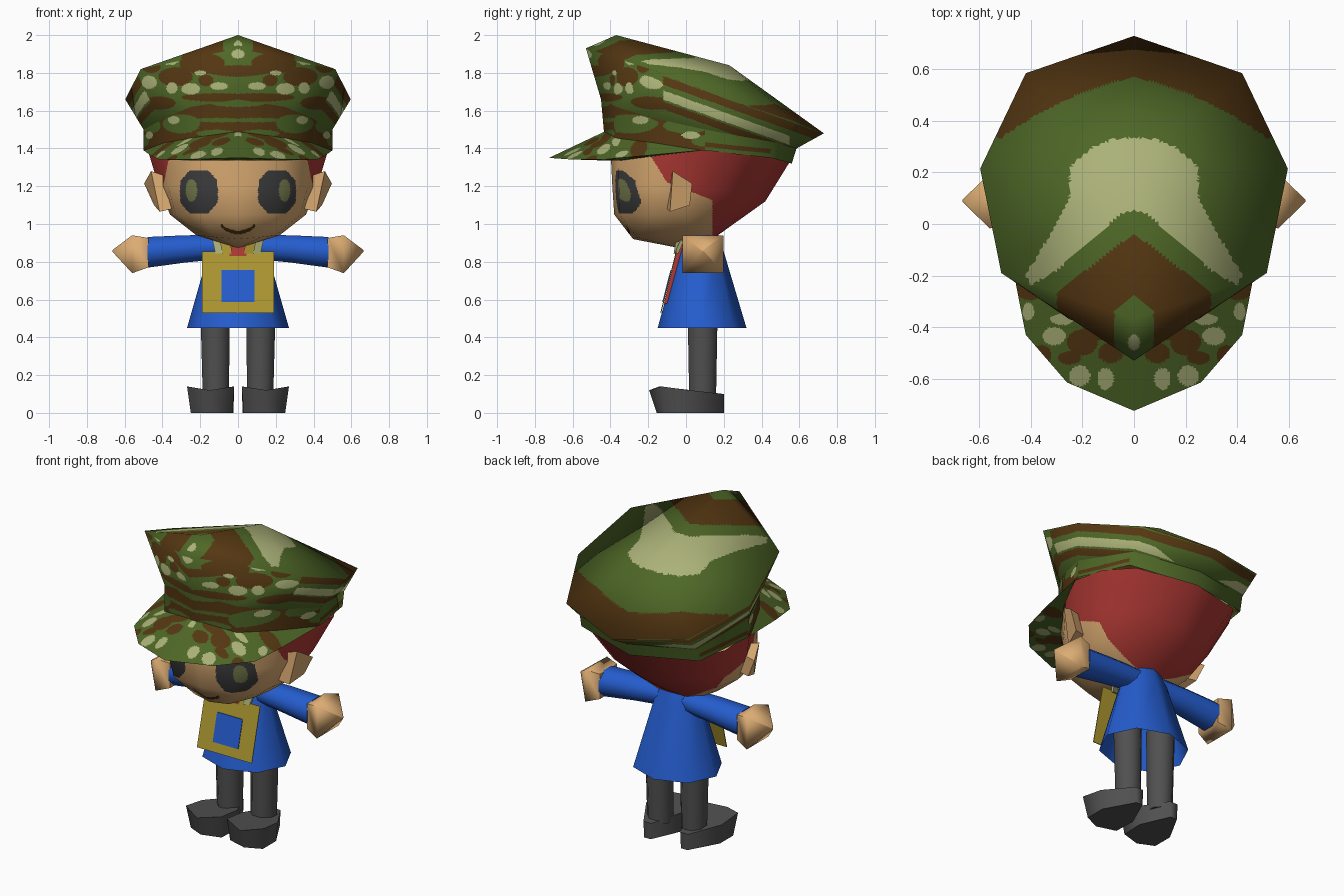
import bpy, bmesh, math
from mathutils import Vector

if "Cube" in bpy.data.objects:
    bpy.data.objects.remove(bpy.data.objects["Cube"])

COLOURS = {
    "camo_green": (.076, .136, .02), "camo_brown": (.09, .038, .006), "camo_tan": (.41, .445, .19),
    "skin": (.71, .41, .17), "hair_red": (.42, .04, .034), "shirt_blue": (.018, .107, .61),
    "gold": (.41, .305, .03), "dark_grey": (.08, .08, .08), "eye_grey": (.05, .05, .053),
    "olive_glint": (.19, .205, .075)}
MATS = {}
for key, rgb in COLOURS.items():
    MATS[key] = bpy.data.materials.new(key)
    MATS[key].diffuse_color = (*rgb, 1)


def base_mesh(polys, mirror):
    """Join polygons given as coordinates, optionally mirrored across x."""
    if mirror:
        polys = polys + [[(-x, y, z) for x, y, z in reversed(p)] for p in polys]
    bm, seen = bmesh.new(), {}
    for p in polys:
        vs = []
        for c in p:
            k = tuple(round(a, 4) + 0.0 for a in c)
            if k not in seen:
                seen[k] = bm.verts.new(k)
            vs.append(seen[k])
        bm.faces.new(vs)
    bmesh.ops.recalc_face_normals(bm, faces=bm.faces)
    bm.normal_update()
    return bm


def add(name, me, mats):
    for m in mats:
        me.materials.append(MATS[m])
    ob = bpy.data.objects.new(name, me)
    bpy.context.collection.objects.link(ob)
    return ob


def plain(name, polys, mat, mirror=False, angle=40):
    """One-colour part."""
    bm, me = base_mesh(polys, mirror), bpy.data.meshes.new(name)
    bm.to_mesh(me)
    bm.free()
    ob = add(name, me, [mat])
    bpy.ops.object.select_all(action='DESELECT')
    ob.select_set(True)
    bpy.context.view_layer.objects.active = ob
    bpy.ops.object.shade_smooth_by_angle(angle=math.radians(angle))


def painted(name, polys, mats, rule, n):
    """Mirrored part split into small cells; rule(|x|, y, z, normal z) picks the colour."""
    bm = base_mesh(polys, True)
    bmesh.ops.triangulate(bm, faces=bm.faces)
    bm.normal_update()
    verts, normals, faces, seen = [], [], [], {}
    for f in bm.faces:
        a, b, c = f.verts

        def point(i, j):
            u, v = i / n, j / n
            w = 1 - u - v
            co = a.co * w + b.co * u + c.co * v
            k = tuple(round(q, 4) + 0.0 for q in co)
            if k not in seen:
                seen[k] = len(verts)
                verts.append(co)
                normals.append((a.normal * w + b.normal * u + c.normal * v).normalized())
            return seen[k]
        for i in range(n):
            for j in range(n - i):
                faces.append((point(i, j), point(i + 1, j), point(i, j + 1)))
                if i + j < n - 1:
                    faces.append((point(i + 1, j), point(i + 1, j + 1), point(i, j + 1)))
    bm.free()
    me = bpy.data.meshes.new(name)
    me.from_pydata(verts, [], faces)
    add(name, me, mats)
    for p in me.polygons:
        p.use_smooth = True
        x, y, z = p.center
        p.material_index = rule(abs(x), y, z, p.normal.z)
    me.normals_split_custom_set_from_vertices(normals)


def strips(rings, closed=False):
    """Quads between consecutive rings of points."""
    out = []
    for r, s in zip(rings, rings[1:]):
        for i in range(len(r) if closed else len(r) - 1):
            j = (i + 1) % len(r)
            out.append([r[i], r[j], s[j], s[i]])
    return out


def loft(rings, caps=True):
    return strips(rings, True) + ([rings[0][::-1], rings[-1]] if caps else [])


def ring(n, cx, cy, rx, ry, put, phase=0):
    t = [2 * math.pi * (i + phase) / n for i in range(n)]
    return [put(cx + rx * math.cos(a), cy + ry * math.sin(a)) for a in t]


def spot(u, v, spots):
    return any(((u - a) / r) ** 2 + ((v - b) / s) ** 2 < 1 for a, b, r, s in spots)


def inside(x, y, poly):
    hit = False
    for (a, b), (c, d) in zip(poly, poly[1:] + poly[:1]):
        if (b > y) != (d > y) and x < (c - a) * (y - b) / (d - b) + a:
            hit = not hit
    return hit


# Head with hair, eyes and mouth
HEAD = [
    [(0, -.40, 1.40), (.24, -.36, 1.40), (.37, -.16, 1.40), (.48, .05, 1.40), (.47, .28, 1.37), (.36, .45, 1.35), (0, .55, 1.33)],
    [(0, -.39, 1.2), (.24, -.355, 1.2), (.37, -.18, 1.2), (.42, 0, 1.2), (.40, .18, 1.18), (.26, .34, 1.14), (0, .42, 1.12)],
    [(0, -.38, 1.05), (.2, -.35, 1.05), (.33, -.18, 1.05), (.36, 0, 1.05), (.31, .14, 1.04), (.18, .24, 1.03), (0, .28, 1.02)],
    [(0, -.28, .92), (.12, -.26, .93), (.2, -.12, .94), (.22, 0, .94), (.18, .09, .93), (.1, .13, .92), (0, .14, .92)]]
CHIN = [[a, b, (0, -.02, .87)] for a, b in zip(HEAD[-1], HEAD[-1][1:])]


def head_rule(x, y, z, nz):
    if y > .14 or (z > 1.22 - (y + .1) * .39 and y > -.1 - (z - 1.22) * .62):
        return 1
    if y < -.1:
        if spot(x, z, [(.247, 1.178, .03, .06)]):
            return 3
        if ((x - .207) / .1) ** 4 + ((z - 1.17) / .113) ** 4 < 1:
            return 2 if (abs(x - .207) / .1 + abs(z - 1.17) / .113) < 1.5 else 0
        if x < .09 and abs(z - .955 - 4.5 * x * x) < .01:
            return 4
    return 0


painted("head", strips(HEAD) + CHIN, ["skin", "hair_red", "eye_grey", "olive_glint", "camo_brown"], head_rule, 24)
plain("ears", loft([[(.37, -.08, 1.25), (.35, -.1, 1.08), (.36, 0, 1.1), (.38, .0, 1.22)],
                    [(.46, -.07, 1.28), (.415, -.085, 1.065), (.445, .02, 1.1), (.497, .033, 1.215)]]), "skin", True, 20)

# Cap: crown top and wall, band and brim
CAMO = ["camo_green", "camo_brown", "camo_tan"]
RIM = [(0, -.53, 1.93), (.27, -.352, 1.872), (.515, -.19, 1.82), (.597, .215, 1.66), (.42, .585, 1.54), (0, .73, 1.48)]
BAND_TOP = [(0, -.45, 1.66), (.25, -.37, 1.62), (.39, -.17, 1.56), (.5, .1, 1.5), (.4, .48, 1.43), (0, .585, 1.4)]
BAND_LOW = [(0, -.43, 1.44), (.25, -.37, 1.41), (.39, -.17, 1.39), (.5, .1, 1.39), (.41, .45, 1.35), (0, .56, 1.32)]
PEAK, DOME = (0, -.37, 2.0), (0, .23, 1.84)
HORSESHOE = [(-.01, .335), (.08, .33), (.16, .3), (.25, .22), (.25, .1), (.3, 0), (.42, -.2), (.4, -.24), (.3, -.18), (.05, .04), (-.01, .06)]
CHEVRON = [(-.01, -.03), (.06, -.08), (.3, -.27), (.3, -.4), (-.01, -.6)]
PATCH = [(-.01, -.27), (.075, -.34), (.08, -.42), (.06, -.6), (-.01, -.6)]


def crown_rule(x, y, z, nz):
    if nz > .2:
        if inside(x, y, HORSESHOE) or spot(x, y, [(0, -.46, .024, .03)]):
            return 2
        if inside(x, y, CHEVRON):
            return 0 if inside(x, y, PATCH) else 1
        return 1 if y > .57 - .2 * x - .5 * x * x and x < .53 else 0
    if y < -.12:
        if spot(x, z, [(0, 1.9, .035, .025), (.36, 1.865, .045, .022), (.2, 1.8, .03, .013), (.47, 1.75, .04, .035),
                       (.25, 1.715, .05, .03), (.1, 1.73, .045, .02), (.35, 1.72, .03, .03), (.54, 1.68, .03, .03)]):
            return 2
        return int(spot(x, z, [(.19, 1.85, .12, .055), (.33, 1.78, .09, .05), (.46, 1.83, .05, .03), (0, 1.81, .16, .03),
                               (.1, 1.67, .2, .022), (.42, 1.64, .09, .035), (.17, 1.76, .04, .03)]))
    d = z - (1.64 - .36 * y)
    if abs(d) < .024 and y < .55:
        return 2
    return int(-.075 < d < -.035 or .055 < d < .1)


def band_rule(x, y, z, nz):
    if y > .1:
        return int(abs(z - 1.42 + .1 * (y - .1)) < .012 and y < .45)
    if spot(x, z, [(.34, 1.55, .03, .022), (.47, 1.47, .02, .02)]):
        return 2
    return 0 if spot(x, z, [(0, 1.64, .15, .02), (.3, 1.53, .1, .05), (.1, 1.55, .12, .012), (.46, 1.52, .05, .04),
                            (.12, 1.48, .1, .02), (.5, 1.44, .03, .03)]) else 1


def brim_rule(x, y, z, nz):
    if spot(x, y, [(.31, -.435, .045, .035), (.21, -.59, .04, .04), (.11, -.6, .032, .042), (.28, -.37, .045, .022),
                   (.41, -.34, .022, .035), (0, -.455, .02, .025)]):
        return 2
    return int(spot(x, y, [(.2, -.46, .06, .05), (.36, -.51, .04, .04), (.09, -.5, .05, .04), (.4, -.25, .07, .045),
                           (.13, -.42, .08, .03), (.25, -.52, .045, .025)]))


painted("cap_crown", [[PEAK, RIM[0], RIM[1]], [PEAK, RIM[1], RIM[2]], [PEAK, RIM[2], DOME]]
        + [[DOME, RIM[i], RIM[i + 1]] for i in (2, 3, 4)] + strips([RIM, BAND_TOP]), CAMO, crown_rule, 38)
painted("cap_band", strips([BAND_TOP, BAND_LOW]), CAMO, band_rule, 28)

EDGE = [(0, -.725, 1.35), (.26, -.615, 1.342), (.42, -.43, 1.342), (.458, -.235, 1.36), (.5, .08, 1.39)]
IN_TOP = [(0, -.43, 1.49), (.25, -.37, 1.455), (.39, -.17, 1.43)]
IN_LOW = [(0, -.39, 1.335), (.24, -.35, 1.335), (.38, -.17, 1.36)]
for label, inner in (("cap_brim", IN_TOP), ("cap_brim_underside", IN_LOW)):
    painted(label, [[inner[0], inner[1], EDGE[1], EDGE[0]], [inner[1], EDGE[2], EDGE[1]], [inner[1], inner[2], EDGE[2]],
                    [inner[2], EDGE[3], EDGE[2]], [inner[2], EDGE[4], EDGE[3]]], CAMO, brim_rule, 28)

# Shirt with open hem, and sleeves
SHIRT = [(.45, .27, .085, .235), (.87, .15, .08, .115), (.95, .1, .09, .08)]
plain("shirt", loft([ring(8, 0, cy, rx, ry, lambda a, b, z=z: (a, b, z)) for z, rx, cy, ry in SHIRT], False),
      "shirt_blue", False, 75)
SLEEVE = [(.07, .88, .075, .068), (.28, .868, .09, .078), (.48, .85, .1, .088)]
plain("sleeves", loft([ring(8, .09, cz, ry, rz, lambda a, b, x=x: (x, a, b), .5) for x, cz, ry, rz in SLEEVE]),
      "shirt_blue", True, 75)

# Hands ending in a point
HAND = [(.475, .848, .12, .11), (.56, .84, .152, .142), (.665, .858, .006, .006)]
plain("hands", loft([ring(4, .09, cz, ry, rz, lambda a, b, x=x: (x, a, b), .5) for x, cz, ry, rz in HAND]),
      "skin", True, 75)


def plate(name, w, z0, z1, lift, mat):
    """Thin upright sheet that leans with the chest."""
    def y(z):
        return -.136 + (z - .53) * .255 - lift

    def sheet(d):
        return [(-w, y(z0) + d, z0), (w, y(z0) + d, z0), (w, y(z1) + d, z1), (-w, y(z1) + d, z1)]
    plain(name, loft([sheet(0), sheet(.005)]), mat)


# Chest panel, its square, tie and collar
plate("chest_panel", .19, .53, .855, 0, "gold")
plate("panel_square", .088, .587, .757, .004, "shirt_blue")
plain("tie", loft([[(-.045, y, z), (.045, y, z), (.045, y + .06, z), (-.045, y + .06, z)]
                   for y, z in ((-.117, .58), (-.072, .76), (-.045, .91))]), "hair_red")
for label, a, b, mat in (("collar", .05, .1, "gold"), ("collar_edge", .1, .14, "camo_tan")):
    plain(label, loft([[(a, -.05 + d, .94), (b, -.02 + d, .935), (b - .02, -.06 + d, .845), (a - .02, -.065 + d, .845)]
                       for d in (0, .02)]), mat, True)

# Legs and shoes with narrow heels
plain("legs", loft([ring(8, cx, .088, r, r + .002, lambda a, b, z=z: (a, b, z), .5)
                    for z, cx, r in ((.08, .117, .075), (.6, .122, .085))]), "dark_grey", True, 60)
SOLE = [(.105, .2, 0), (.15, .2, 0), (.25, .02, 0), (.25, -.11, 0), (.15, -.155, 0), (.03, -.12, 0), (.025, .02, 0)]
UPPER = [(.1, .2, .1), (.155, .2, .1), (.262, .02, .12), (.27, -.13, .14), (.15, -.195, .12), (.02, -.14, .14), (.02, .02, .12)]
plain("shoes", loft([SOLE, UPPER]), "dark_grey", True, 75)

for m in bpy.data.materials:
    if m.users and not m.is_grease_pencil:
        m.use_nodes = True
        m.node_tree.nodes["Principled BSDF"].inputs["Base Color"].default_value = m.diffuse_color
